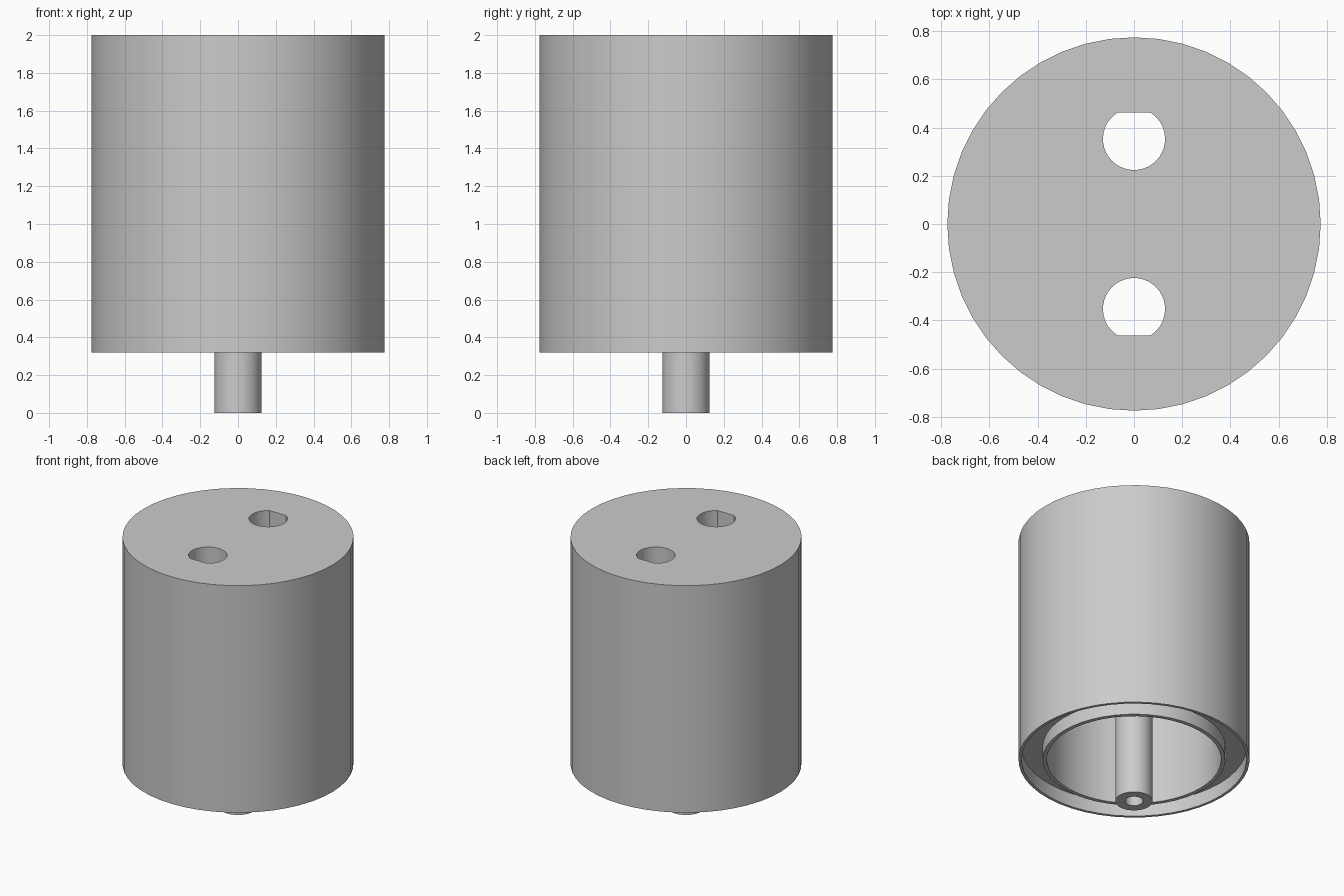
import bpy
import bmesh
import math
from mathutils import Matrix

cube = bpy.data.objects.get("Cube")
if cube:
    bpy.data.objects.remove(cube, do_unlink=True)

GREY = (0.6, 0.6, 0.6, 1.0)
grey = bpy.data.materials.new("light_grey")
grey.use_nodes = True
grey.diffuse_color = GREY
grey.node_tree.nodes["Principled BSDF"].inputs["Base Color"].default_value = GREY


def make_object(name, bm):
    bmesh.ops.recalc_face_normals(bm, faces=bm.faces[:])
    mesh = bpy.data.meshes.new(name)
    bm.to_mesh(mesh)
    bm.free()
    mesh.materials.append(grey)
    obj = bpy.data.objects.new(name, mesh)
    bpy.context.collection.objects.link(obj)
    return obj


def activate(obj):
    bpy.ops.object.select_all(action='DESELECT')
    obj.select_set(True)
    bpy.context.view_layer.objects.active = obj


def lathe(name, profile, steps):
    """Revolve a (radius, z) profile that starts and ends on the axis."""
    bm = bmesh.new()
    verts = [bm.verts.new((r, 0, z)) for r, z in profile]
    edges = [bm.edges.new(pair) for pair in zip(verts, verts[1:])]
    bmesh.ops.spin(bm, geom=verts + edges, cent=(0, 0, 0), axis=(0, 0, 1),
                   angle=math.tau, steps=steps, use_duplicate=False)
    bmesh.ops.remove_doubles(bm, verts=bm.verts[:], dist=1e-4)
    # Join the flat end discs into single faces
    bmesh.ops.dissolve_limit(bm, angle_limit=0.01, verts=bm.verts[:],
                             edges=[e for e in bm.edges
                                    if any(v.co.xy.length < 1e-4 for v in e.verts)])
    return make_object(name, bm)


def d_cutter(side):
    """Upright cutter with a round section and one flat facing outward."""
    radius, flat, centre = 0.129, 0.11, 0.353
    start = math.asin(flat / radius)
    sweep = math.pi + 2 * start
    count = 32
    bm = bmesh.new()
    ring = []
    for i in range(count + 1):
        a = math.pi - start + sweep * i / count
        ring.append(bm.verts.new((radius * math.cos(a),
                                  centre + radius * math.sin(a), 1.6)))
    face = bm.faces.new(ring)
    top = bmesh.ops.extrude_face_region(bm, geom=[face])["geom"]
    bmesh.ops.translate(bm, vec=(0, 0, 0.6),
                        verts=[v for v in top if isinstance(v, bmesh.types.BMVert)])
    if side < 0:
        bmesh.ops.transform(bm, matrix=Matrix.Rotation(math.pi, 4, 'Z'), verts=bm.verts[:])
    cutter = make_object("hole_cutter", bm)
    cutter.hide_render = True
    return cutter


# Hollow drum: roof, inner ring, shallow groove and thin outer rim
BASE, ROOF, TOP, GROOVE = 0.32, 1.7, 2.0, 0.42
drum = lathe("drum", [
    (0, ROOF), (0.585, ROOF), (0.585, BASE), (0.613, BASE), (0.613, GROOVE),
    (0.755, GROOVE), (0.755, BASE), (0.775, BASE), (0.775, TOP), (0, TOP)], 48)

# Two flat-sided holes through the roof
for side in (1, -1):
    cutter = d_cutter(side)
    cut = drum.modifiers.new("hole", 'BOOLEAN')
    cut.operation = 'DIFFERENCE'
    cut.solver = 'EXACT'
    cut.object = cutter
    activate(drum)
    bpy.ops.object.modifier_apply(modifier=cut.name)
    bpy.data.objects.remove(cutter, do_unlink=True)

# Central post with a blind bore in its lower end
post = lathe("centre_post", [
    (0, 0.5), (0.06, 0.5), (0.06, 0), (0.125, 0), (0.125, ROOF + 0.02),
    (0, ROOF + 0.02)], 32)

for obj in (drum, post):
    activate(obj)
    bpy.ops.object.shade_smooth_by_angle(angle=math.radians(30))
